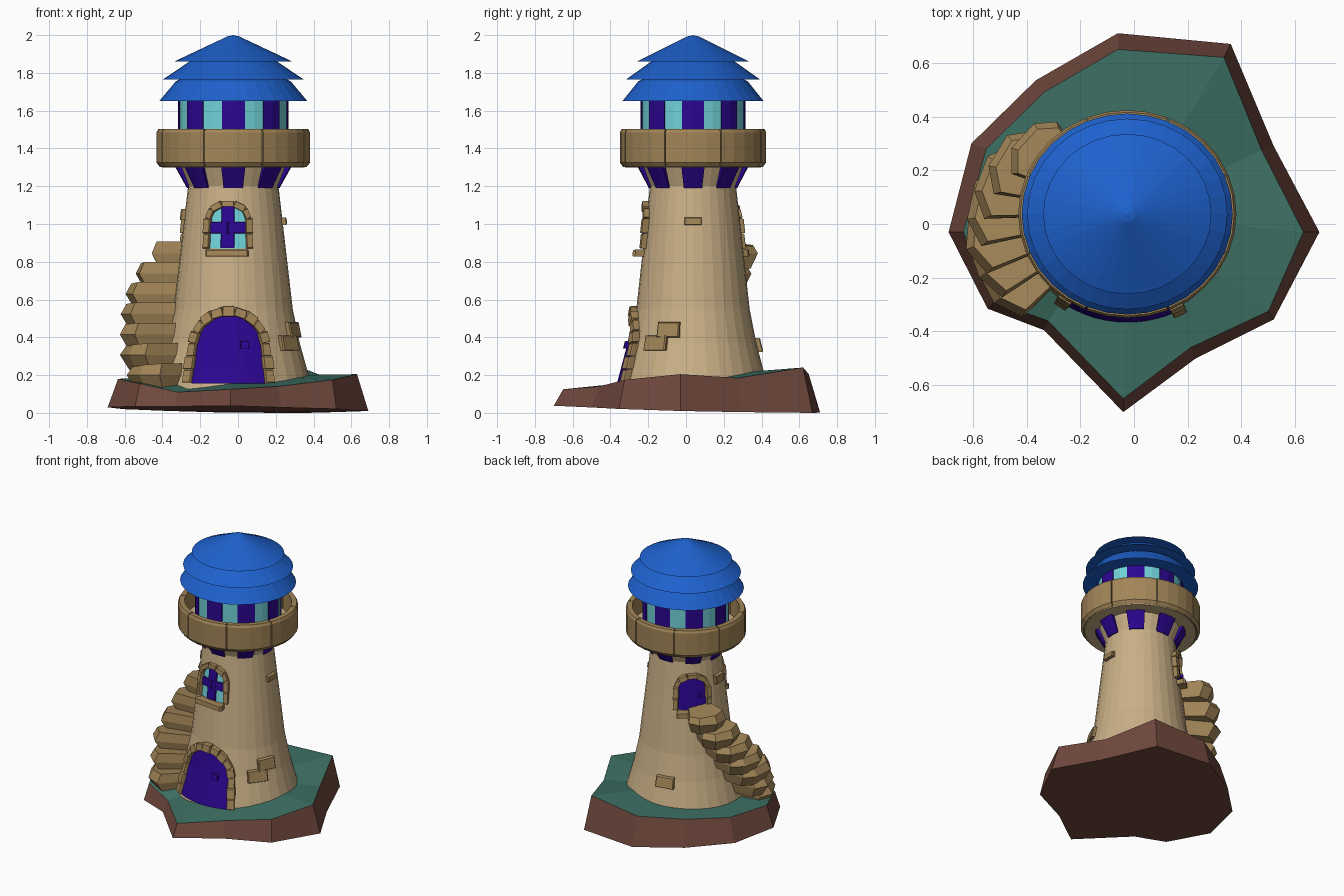
import bpy, bmesh, random
from math import sin, cos, pi, radians, atan2, sqrt, hypot
from mathutils import Vector

if "Cube" in bpy.data.objects:
    bpy.data.objects.remove(bpy.data.objects["Cube"])

random.seed(4)
CX, CY, SX = -0.025, 0.037, 1.05      # tower axis and slight x stretch

def mat(name, r, g, b):
    m = bpy.data.materials.new(name)
    m.diffuse_color = tuple((c / 255) ** 2.2 for c in (r, g, b)) + (1,)
    m.use_nodes = True
    m.node_tree.nodes["Principled BSDF"].inputs["Base Color"].default_value = m.diffuse_color
    return m

BEIGE = mat("plaster", 200, 174, 133)
STONE = mat("stone", 160, 132, 88)
BLUE = mat("roof_blue", 35, 97, 204)
PURPLE = mat("purple", 48, 14, 145)
CYAN = mat("glass", 112, 210, 216)
GRASS = mat("grass", 64, 112, 100)
EARTH = mat("earth", 112, 74, 64)

def P(r, a, z):
    """Polar point round the tower axis; a = 0 faces the front, +90 deg faces +x."""
    return Vector((CX + SX * r * sin(a), CY - r * cos(a), z))

WALL = [(.12, .40), (.2, .38), (.37, .335), (.55, .30), (1.2, .228), (1.31, .27)]

def R(z):
    for (z0, r0), (z1, r1) in zip(WALL, WALL[1:]):
        if z <= z1:
            return r0 + (r1 - r0) * (z - z0) / (z1 - z0)
    return WALL[-1][1]

def finish(name, bm, *mats):
    bmesh.ops.remove_doubles(bm, verts=bm.verts, dist=1e-5)
    bmesh.ops.recalc_face_normals(bm, faces=bm.faces)
    me = bpy.data.meshes.new(name)
    bm.to_mesh(me)
    bm.free()
    for m in mats:
        me.materials.append(m)
    ob = bpy.data.objects.new(name, me)
    bpy.context.collection.objects.link(ob)
    return ob

def loft(bm, rings, wrap=False):
    """Skin equal closed loops; cap the ends unless wrapped."""
    vs = [[bm.verts.new(p) for p in ring] for ring in rings]
    pairs = list(zip(vs, vs[1:])) + ([(vs[-1], vs[0])] if wrap else [])
    for a, b in pairs:
        for i in range(len(a)):
            j = (i + 1) % len(a)
            bm.faces.new((a[i], a[j], b[j], b[i]))
    if not wrap:
        bm.faces.new(vs[0])
        bm.faces.new(vs[-1])

def sweep(name, prof, m, ranges=None, n=32):
    """Turn a closed (r, z) profile full circle, or over several degree ranges."""
    bm = bmesh.new()
    if ranges is None:
        loft(bm, [[P(r, 2 * pi * i / n, z) for r, z in prof] for i in range(n)], True)
    else:
        for a0, a1 in ranges:
            loft(bm, [[P(r, radians(a0 + (a1 - a0) * i / n), z) for r, z in prof]
                      for i in range(n + 1)])
    bmesh.ops.remove_doubles(bm, verts=bm.verts, dist=1e-5)
    bmesh.ops.dissolve_degenerate(bm, edges=bm.edges, dist=1e-5)
    return finish(name, bm, m)

def wall_block(bm, a, z, w, h, depth, rot=0, rr=None, u0=0, sink=.03):
    """Box lying on the tower wall, turned by rot in the wall plane."""
    rr = rr or R(z)
    rings = []
    for off, k in ((-sink, 1), (depth * .8, 1), (depth, .9)):
        ring = []
        for sx, sz in ((-1, -1), (1, -1), (1, 1), (-1, 1)):
            u, v = sx * w / 2 * k, sz * h / 2 * k
            uu = u0 + u * cos(rot) - v * sin(rot)
            zz = z + u * sin(rot) + v * cos(rot)
            ring.append(P(R(zz) + off, a + uu / rr, zz))
        rings.append(ring)
    loft(bm, rings)

def arch_panel(name, a, half, z0, zs, zt, depth, m, n=12):
    """Arched plate that follows the wall curve."""
    bm, rr, rings = bmesh.new(), R(z0), []
    for i in range(n + 1):
        t = -cos(pi * i / n)
        top = zs + (zt - zs) * sqrt(max(0, 1 - t * t))
        ang = a + t * half / rr
        rings.append([P(R(z) + o, ang, z) for z, o in
                      ((z0, -.03), (z0, depth), (zs, depth), (top + 1e-4, depth), (top + 1e-4, -.03))])
    loft(bm, rings)
    return finish(name, bm, m)

def arch_stones(name, a, half, z0, zs, zt, thick, depth, legs, arc):
    """Row of stones up one jamb, over the arch and down the other."""
    bm, rr = bmesh.new(), R(z0)
    hu, top = half + thick * .45, zt + thick * .5
    leg = [z0 + (zs - z0) * i / legs for i in range(legs)]
    pts = [(-hu, z) for z in leg]
    pts += [(-hu * cos(pi * i / arc), zs + (top - zs) * sin(pi * i / arc)) for i in range(arc + 1)]
    pts += [(hu, z) for z in reversed(leg)]
    for i, ((u0, v0), (u1, v1)) in enumerate(zip(pts, pts[1:])):
        wall_block(bm, a, (v0 + v1) / 2, hypot(u1 - u0, v1 - v0) * .97, thick * (1.1 if i % 2 else .95),
                   depth * (1.1 if i % 2 else .95), atan2(v1 - v0, u1 - u0), rr, (u0 + u1) / 2)
    return finish(name, bm, STONE)

# Rocky island: outer foot x, y, then grass rim x, y, z
RIM = [(-.06, .71, -.06, .65, .205), (.36, .67, .335, .62, .24), (.52, .29, .475, .275, .185),
       (.69, -.03, .63, -.03, .205), (.52, -.355, .50, -.325, .175), (.23, -.50, .21, -.46, .14),
       (-.04, -.70, -.04, -.65, .125), (-.335, -.395, -.32, -.36, .11), (-.545, -.315, -.52, -.29, .155),
       (-.69, -.03, -.635, -.03, .18), (-.605, .30, -.55, .28, .185), (-.365, .535, -.335, .49, .195)]
bm = bmesh.new()
foot = [bm.verts.new((x, y, max(0, .019 - .014 * x - .026 * y))) for x, y, *_ in RIM]
rim = [bm.verts.new(r[2:]) for r in RIM]
hub = bm.verts.new((CX, CY, .195))
bm.faces.new(foot)
for i in range(12):
    j = (i + 1) % 12
    bm.faces.new((foot[i], foot[j], rim[j], rim[i]))
    bm.faces.new((rim[i], rim[j], hub)).material_index = 1
finish("island", bm, EARTH, GRASS)

# Tower body with flared neck
sweep("tower", [(0, .12)] + [(r, z) for z, r in WALL] + [(0, 1.31)], BEIGE)
odd = [(45 * k - 12, 45 * k + 12) for k in range(8)]
even = [(45 * k + 12, 45 * k + 33) for k in range(8)]
sweep("neck_brackets", [(.21, 1.19), (.234, 1.19), (.295, 1.305), (.24, 1.305)], PURPLE, odd, 3)

# Gallery with eight parapet blocks
sweep("gallery_floor", [(0, 1.30), (.36, 1.30), (.376, 1.33), (.376, 1.492), (.35, 1.492),
                        (.35, 1.36), (0, 1.36)], BEIGE)
sweep("parapet", [(.345, 1.34), (.345, 1.315), (.37, 1.302), (.387, 1.325), (.387, 1.485), (.379, 1.502), (.345, 1.502)],
      STONE, [(45 * k - 22, 45 * k + 22) for k in range(8)], 4)

# Lantern room
sweep("lantern_posts", [(.24, 1.35), (.279, 1.35), (.279, 1.66), (.24, 1.66)], PURPLE, odd, 2)
sweep("lantern_glass", [(.24, 1.35), (.274, 1.35), (.274, 1.66), (.24, 1.66)], CYAN, even, 2)

# Three roof tiers
sweep("roof_lower", [(0, 1.65), (.374, 1.65), (.29, 1.755), (.2, 1.80), (0, 1.80)], BLUE)
sweep("roof_middle", [(0, 1.765), (.355, 1.765), (.2, 1.875), (0, 1.875)], BLUE)
sweep("roof_top", [(0, 1.86), (.298, 1.86), (.03, 1.993), (0, 2.0)], BLUE)

# Front door
DA = radians(-4)
arch_panel("door", DA, .187, .155, .37, .515, .012, PURPLE)
arch_stones("door_surround", DA, .187, .16, .37, .515, .05, .035, 3, 9)
bm = bmesh.new()
wall_block(bm, radians(9), .36, .04, .04, .03)
finish("door_knob", bm, PURPLE)

# Two arched windows: glazed in front, shuttered at the back left
for name, deg, m in (("front_window", -6, CYAN), ("back_doorway", -137, PURPLE)):
    a = radians(deg)
    arch_panel(name, a, .095, .87, 1.03, 1.10, .006, m)
    arch_stones(name + "_frame", a, .092, .87, 1.03, 1.095, .032, .03, 2, 5)
    bm = bmesh.new()
    wall_block(bm, a, .846, .19, .036, .06)
    finish(name + "_sill", bm, STONE)
    if m is CYAN:
        bm = bmesh.new()
        wall_block(bm, a, .985, .066, .225, .014)
        for s in (-1, 1):
            wall_block(bm, a, .98, .09, .06, .016, u0=s * .045)
        finish(name + "_bars", bm, PURPLE)
    else:
        bm = bmesh.new()
        wall_block(bm, a, .97, .022, .022, .025, u0=.05)
        finish(name + "_knob", bm, PURPLE)

# Loose stones showing in the wall: angle, height, width, tallness
bm = bmesh.new()
for deg, z, w, h in ((67, .44, .12, .08), (55, .37, .13, .08), (90, 1.015, .085, .038),
                     (-169, .36, .12, .075), (-80, .37, .09, .07), (-90, 1.05, .08, .06)):
    wall_block(bm, radians(deg), z, w, h, .025)
finish("wall_stones", bm, STONE)

# Stairs winding up the left side
for i in range(7):
    t = i / 6
    a, top = radians(-61 - 66 * t), .25 + .645 * t
    ro, h = .585 - .015 * t - .10 * t ** 3, radians(17)
    outline = [(.2, -1), (ro * .9, -1), (ro * .985, -.5), (ro, .35), (ro * .93, 1), (.2, 1)]
    outline = [(r + random.uniform(-.012, .012), k) for r, k in outline]
    bm = bmesh.new()
    loft(bm, [[P(r * s, a + k * h * q, top - d + .012 * k * (d == 0)) for r, k in outline]
              for d, s, q in ((.13, .92, .85), (.05, 1, 1), (0, .95, .92))])
    finish("stair_step_%d" % (i + 1), bm, STONE)
